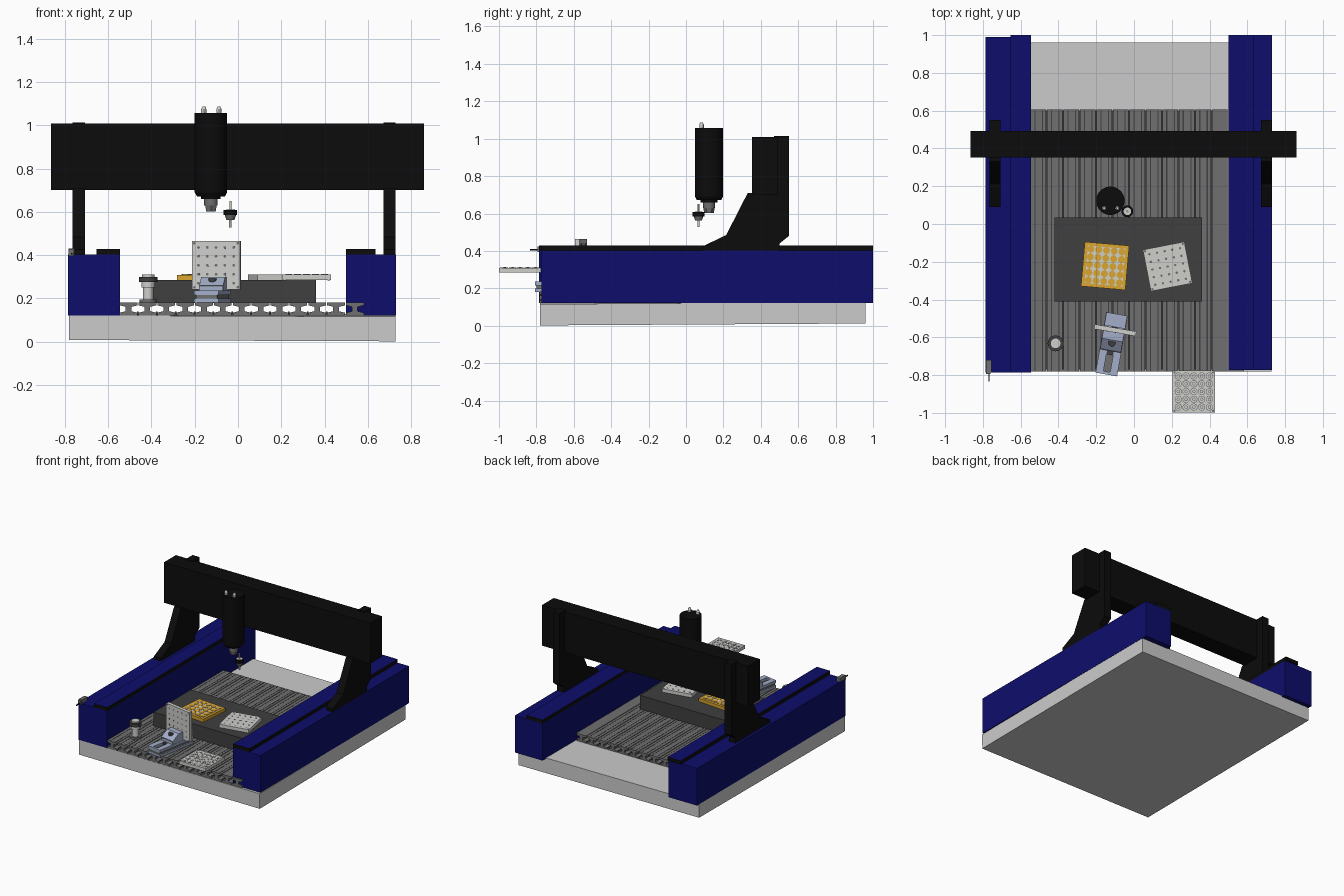
import bpy, bmesh, math
from mathutils import Matrix, Vector

cube = bpy.data.objects.get("Cube")
if cube:
    bpy.data.objects.remove(cube, do_unlink=True)


def material(name, rgb):
    m = bpy.data.materials.new(name)
    m.use_nodes = True
    m.diffuse_color = (*rgb, 1)
    m.node_tree.nodes["Principled BSDF"].inputs["Base Color"].default_value = (*rgb, 1)
    return m


BLUE = material("dark blue", (0.004, 0.004, 0.15))
BLACK = material("black", (0.0035, 0.0035, 0.0035))
STONE = material("pale grey", (0.6, 0.6, 0.6))
ALLOY = material("mid grey", (0.16, 0.16, 0.16))
SLATE = material("dark grey", (0.05, 0.05, 0.05))
GOLD = material("golden yellow", (0.7, 0.38, 0.03))
SILVER = material("silver", (0.62, 0.62, 0.6))
STEEL = material("blue grey", (0.36, 0.42, 0.58))


def frame(x, y, z, turn=0):
    return Matrix.Translation((x, y, z)) @ Matrix.Rotation(math.radians(turn), 4, "Z")


class Part:
    """Collects primitives in one mesh, then makes a named object."""

    def __init__(self, name, *mats):
        self.name, self.mats, self.bm = name, mats, bmesh.new()

    def paint(self, verts, mat):
        for f in {f for v in verts for f in v.link_faces}:
            f.material_index = self.mats.index(mat or self.mats[0])

    def box(self, x, y, z, mat=None):
        size = [b - a for a, b in (x, y, z)]
        mid = [(a + b) / 2 for a, b in (x, y, z)]
        m = Matrix.Translation(mid) @ Matrix.Diagonal((*size, 1))
        self.paint(bmesh.ops.create_cube(self.bm, size=1, matrix=m)["verts"], mat)
        return self

    def rod(self, x, y, z0, z1, r0, r1=None, mat=None, sides=24):
        m = Matrix.Translation((x, y, (z0 + z1) / 2))
        made = bmesh.ops.create_cone(self.bm, cap_ends=True, segments=sides, radius1=r0,
                                     radius2=r0 if r1 is None else r1, depth=z1 - z0, matrix=m)
        self.paint(made["verts"], mat)
        return self

    def prism(self, points, depth, mat=None):
        verts = [self.bm.verts.new(p) for p in points]
        face = self.bm.faces.new(verts)
        made = bmesh.ops.extrude_face_region(self.bm, geom=[face])["geom"]
        top = [v for v in made if isinstance(v, bmesh.types.BMVert)]
        bmesh.ops.translate(self.bm, verts=top, vec=Vector(depth))
        self.paint(verts + top, mat)
        return self

    def done(self, matrix=Matrix(), smooth=False):
        bmesh.ops.recalc_face_normals(self.bm, faces=self.bm.faces)
        mesh = bpy.data.meshes.new(self.name)
        self.bm.to_mesh(mesh)
        self.bm.free()
        for m in self.mats:
            mesh.materials.append(m)
        ob = bpy.data.objects.new(self.name, mesh)
        bpy.context.collection.objects.link(ob)
        ob.matrix_world = matrix
        if smooth:
            bpy.ops.object.select_all(action="DESELECT")
            ob.select_set(True)
            bpy.context.view_layer.objects.active = ob
            bpy.ops.object.shade_smooth_by_angle()
        return ob


# Base slab, very slightly out of level
tilt = Matrix.Rotation(0.006, 4, "X") @ Matrix.Rotation(0.004, 4, "Y")
Part("base_slab", STONE).box((-0.755, 0.755), (-0.87, 0.87), (-0.057, 0.057)).done(
    Matrix.Translation((-0.027, 0.09, 0.067)) @ tilt)

# Side rails with a guide strip: blue on top, black around the sides
for side, x, strip, y in (("right", (-0.785, -0.545), (-0.655, -0.545), (-0.785, 0.99)),
                          ("left", (0.5, 0.73), (0.5, 0.635), (-0.772, 1.0))):
    Part(side + "_rail", BLUE).box(x, y, (0.122, 0.402)).done()
    guide = Part(side + "_guide_strip", BLACK, BLUE).box(strip, (y[0], 1.0), (0.402, 0.429))
    guide.bm.normal_update()
    for f in guide.bm.faces:
        f.material_index = int(f.normal.z > 0.9)
    guide.done()

# Slotted bed made of extruded bars
half = [(0.041, 0.06), (0.041, 0.047), (0.013, 0.04), (0.013, 0.02), (0.041, 0.013), (0.041, 0)]
section = half + [(-x, z) for x, z in reversed(half)]
bed = Part("slotted_bed", ALLOY, SLATE)
PITCH = 0.0872
for i in range(13):
    cx = -0.506 + i * PITCH
    end = 0.605 if cx < 0.5 else -0.7
    bed.prism([(cx + x, -0.782, 0.121 + z) for x, z in section], (0, end + 0.782, 0))
    if cx < 0.45:
        for dx in (-0.018, 0.022):
            bed.box((cx + dx - 0.003, cx + dx + 0.003), (-0.78, 0.6), (0.179, 0.182), SLATE)
        bed.box((cx + 0.04, cx + PITCH - 0.04), (-0.77, 0.6), (0.121, 0.14), SLATE)
bed.done()
Part("work_table", SLATE).box((-0.42, 0.36), (-0.41, 0.035), (0.18, 0.285)).done()

# Gantry: two shaped uprights and a cross beam
profile = [(0.09, 0.402), (0.09, 0.425), (0.215, 0.485), (0.33, 0.71), (0.47, 0.71),
           (0.47, 1.014), (0.55, 1.014), (0.55, 0.48), (0.5, 0.44), (0.5, 0.402)]
for side, x in (("right", -0.765), ("left", 0.672)):
    Part(side + "_upright", BLACK).prism([(x, y, z) for y, z in profile], (0.057, 0, 0)).done()
Part("cross_beam", BLACK).box((-0.865, 0.86), (0.352, 0.493), (0.702, 1.008)).done()

# Spindle motor with collet and two hose fittings
spindle = Part("spindle", BLACK, ALLOY, SILVER)
spindle.rod(0, 0, 0.69, 1.057, 0.075, sides=40).rod(0, 0, 0.672, 0.69, 0.065, 0.075, sides=40)
spindle.rod(0, 0, 0.66, 0.672, 0.045)
spindle.rod(0, 0, 0.63, 0.66, 0.031, mat=ALLOY).rod(0, 0, 0.602, 0.63, 0.025, 0.031, ALLOY, 6)
for x in (-0.033, 0.037):
    spindle.rod(x, -0.04, 1.057, 1.075, 0.012, mat=SILVER, sides=12)
    spindle.rod(x, -0.04, 1.075, 1.088, 0.012, 0.006, SILVER, 12)
spindle.done(frame(-0.125, 0.123, 0), smooth=True)

# Loose tool hanging below the spindle
tool = Part("cutting_tool", BLACK, ALLOY, SILVER)
tool.rod(0, 0, 0.608, 0.65, 0.005, mat=SILVER, sides=12).rod(0, 0, 0.585, 0.608, 0.031)
tool.rod(0, 0, 0.562, 0.585, 0.018, 0.026, ALLOY).rod(0, 0, 0.528, 0.562, 0.006, mat=SILVER, sides=12)
tool.rod(0, 0, 0.608, 0.611, 0.02, mat=SILVER)
tool.done(frame(-0.035, 0.067, 0), smooth=True)


def grid(count, span):
    steps = [span * (i / (count - 1) - 0.5) for i in range(count)]
    return [(x, y) for x in steps for y in steps]


def tile(name, matrix, ringed=False):
    """Square perforated plate, marked with rings or with small holes on both faces."""
    p = Part(name, SILVER, ALLOY)
    p.box((-0.112, 0.112), (-0.112, 0.112), (0, 0.025))
    for x, y in grid(5, 0.165):
        if ringed:
            p.rod(x, y, 0.025, 0.0262, 0.019, mat=ALLOY)
            p.rod(x, y, 0.025, 0.0268, 0.016)
            p.rod(x, y, 0.025, 0.0274, 0.009, mat=ALLOY, sides=12)
            p.rod(x, y, 0.025, 0.028, 0.006, sides=12)
        else:
            p.rod(x, y, -0.001, 0.026, 0.0065, mat=ALLOY, sides=10)
    for x, y in grid(2, 0.204):
        p.rod(x, y, -0.001, 0.026, 0.006, mat=ALLOY, sides=10)
    p.done(matrix)


tile("loose_tile", frame(0.178, -0.225, 0.285, 11))
tile("front_tile", frame(0.317, -0.887, 0.285), ringed=True)
upright_turn = Matrix.Rotation(math.radians(90), 4, "X")
tile("clamped_tile", frame(-0.097, -0.55, 0.353, -10) @ upright_turn)

# Golden tile: pale web on top with raised discs
gold = Part("golden_tile", GOLD, SILVER)
gold.box((-0.118, 0.118), (-0.118, 0.118), (0, 0.024))
gold.box((-0.1, 0.1), (-0.1, 0.1), (0.024, 0.0255), SILVER)
for x, y in grid(5, 0.165):
    gold.rod(x, y, 0.024, 0.028, 0.018)
for a in grid(5, 0.165)[::5]:
    gold.box((a[0] - 0.004, a[0] + 0.004), (-0.1, 0.1), (0.024, 0.0265))
gold.done(frame(-0.153, -0.222, 0.285, -5))

# Vise: slotted bed, fixed rear jaw and sloped moving jaw
vise = Part("vise", STEEL, SLATE, ALLOY)
vise.box((-0.058, 0.058), (-0.165, 0.16), (0, 0.018))
vise.box((-0.05, 0.05), (-0.16, 0.16), (0.018, 0.034), ALLOY)
for s in (-1, 1):
    vise.box(sorted((s * 0.018, s * 0.058)), (-0.165, 0.16), (0.034, 0.055))
vise.box((-0.018, 0.018), (-0.06, 0.16), (0.034, 0.053), SLATE)
vise.box((-0.058, 0.058), (-0.165, -0.15), (0.034, 0.055))
vise.box((-0.056, 0.056), (0.09, 0.16), (0.05, 0.115))
vise.prism([(-0.056, y, z) for y, z in ((-0.04, 0.055), (-0.04, 0.075), (0.02, 0.118),
                                        (0.062, 0.118), (0.062, 0.055))], (0.112, 0, 0))
vise.box((-0.056, 0.056), (-0.04, -0.015), (0.055, 0.078), ALLOY)
vise.rod(0, 0.005, 0.08, 0.112, 0.019, mat=SLATE, sides=16)
vise.done(frame(-0.118, -0.634, 0.181, -10))

# Tool height sensor
sensor = Part("height_sensor", ALLOY, SILVER, SLATE)
sensor.rod(0, 0, 0.18, 0.195, 0.04).rod(0, 0, 0.195, 0.25, 0.024, mat=SILVER)
sensor.rod(0, 0, 0.25, 0.295, 0.032, mat=SILVER).rod(0, 0, 0.275, 0.3, 0.042, mat=SLATE)
sensor.rod(0, 0, 0.3, 0.31, 0.028, mat=SILVER)
sensor.done(frame(-0.415, -0.632, 0), smooth=True)

# Limit switch with lever at the front corner
switch = Part("limit_switch", ALLOY, BLACK)
switch.box((-0.783, -0.755), (-0.785, -0.72), (0.402, 0.43))
switch.box((-0.783, -0.76), (-0.795, -0.785), (0.395, 0.425))
switch.box((-0.771, -0.764), (-0.835, -0.79), (0.402, 0.409), BLACK)
switch.done()
